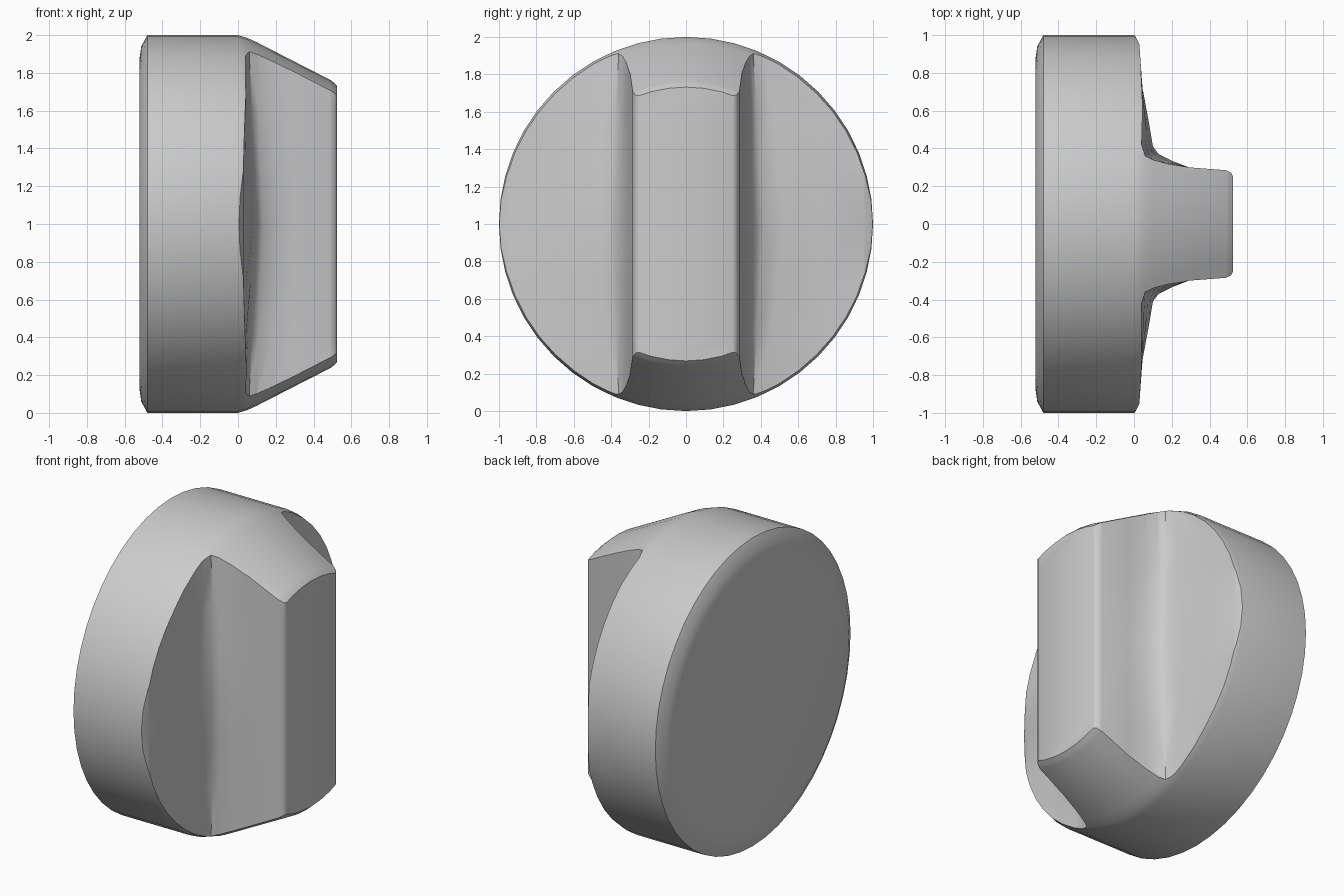
import bpy, bmesh, math

if "Cube" in bpy.data.objects:
    bpy.data.objects.remove(bpy.data.objects["Cube"])

SEG = 48


def mesh_object(name, bm):
    bmesh.ops.recalc_face_normals(bm, faces=bm.faces)
    mesh = bpy.data.meshes.new(name)
    bm.to_mesh(mesh)
    bm.free()
    obj = bpy.data.objects.new(name, mesh)
    bpy.context.collection.objects.link(obj)
    return obj


def loft(name, rings):
    """Skin closed rings of equal length and cap both ends."""
    bm = bmesh.new()
    loops = [[bm.verts.new(p) for p in ring] for ring in rings]
    n = len(loops[0])
    for a, b in zip(loops, loops[1:]):
        for i in range(n):
            j = (i + 1) % n
            bm.faces.new((a[i], a[j], b[j], b[i]))
    bm.faces.new(loops[0])
    bm.faces.new(loops[-1])
    return mesh_object(name, bm)


# Round knob body turned about the x axis: (x, radius), tapering to the front
profile = [(-0.522, 0.87), (-0.512, 0.94), (-0.48, 1.0), (0.0, 1.0),
           (0.05, 0.985), (0.10, 0.962), (0.49, 0.762), (0.505, 0.75), (0.56, 0.70)]
knob = loft("knob", [[(x, r * math.cos(2 * math.pi * i / SEG),
                       1 + r * math.sin(2 * math.pi * i / SEG)) for i in range(SEG)]
                     for x, r in profile])

# Grip cross-section: half outline (x, y) at the ends and at mid height
end_half = [(0.525, 0.25), (0.515, 0.27), (0.485, 0.285), (0.29, 0.30), (0.17, 0.32),
            (0.10, 0.34), (0.06, 0.36), (0.04, 0.42), (0.04, 0.72), (0.03, 0.95),
            (0.0, 1.01), (-0.7, 1.2)]
mid_half = [(0.525, 0.25), (0.515, 0.27), (0.485, 0.285), (0.29, 0.30), (0.20, 0.335),
            (0.13, 0.37), (0.10, 0.41), (0.082, 0.52), (0.045, 0.72), (0.028, 0.95),
            (0.0, 1.01), (-0.7, 1.2)]


def section(z):
    t = max(0.0, 1 - abs(z - 1) / 0.9)
    half = [(a[0] + (b[0] - a[0]) * t, a[1] + (b[1] - a[1]) * t)
            for a, b in zip(end_half, mid_half)]
    return [(x, y, z) for x, y in half] + [(x, -y, z) for x, y in reversed(half)]


cutter = loft("grip_cutter", [section(z) for z in (-0.2, 0.1, 0.4, 0.7, 1, 1.3, 1.6, 1.9, 2.2)])
cutter.hide_render = True

# Keep only what lies inside both shapes
mod = knob.modifiers.new("grip", "BOOLEAN")
mod.operation = "INTERSECT"
mod.solver = "EXACT"
mod.object = cutter
bpy.context.view_layer.objects.active = knob
knob.select_set(True)
bpy.ops.object.modifier_apply(modifier=mod.name)
bpy.data.objects.remove(cutter)

# Smooth shading, sharp where the surfaces meet steeply
bpy.ops.object.shade_smooth_by_angle(angle=math.radians(40))
